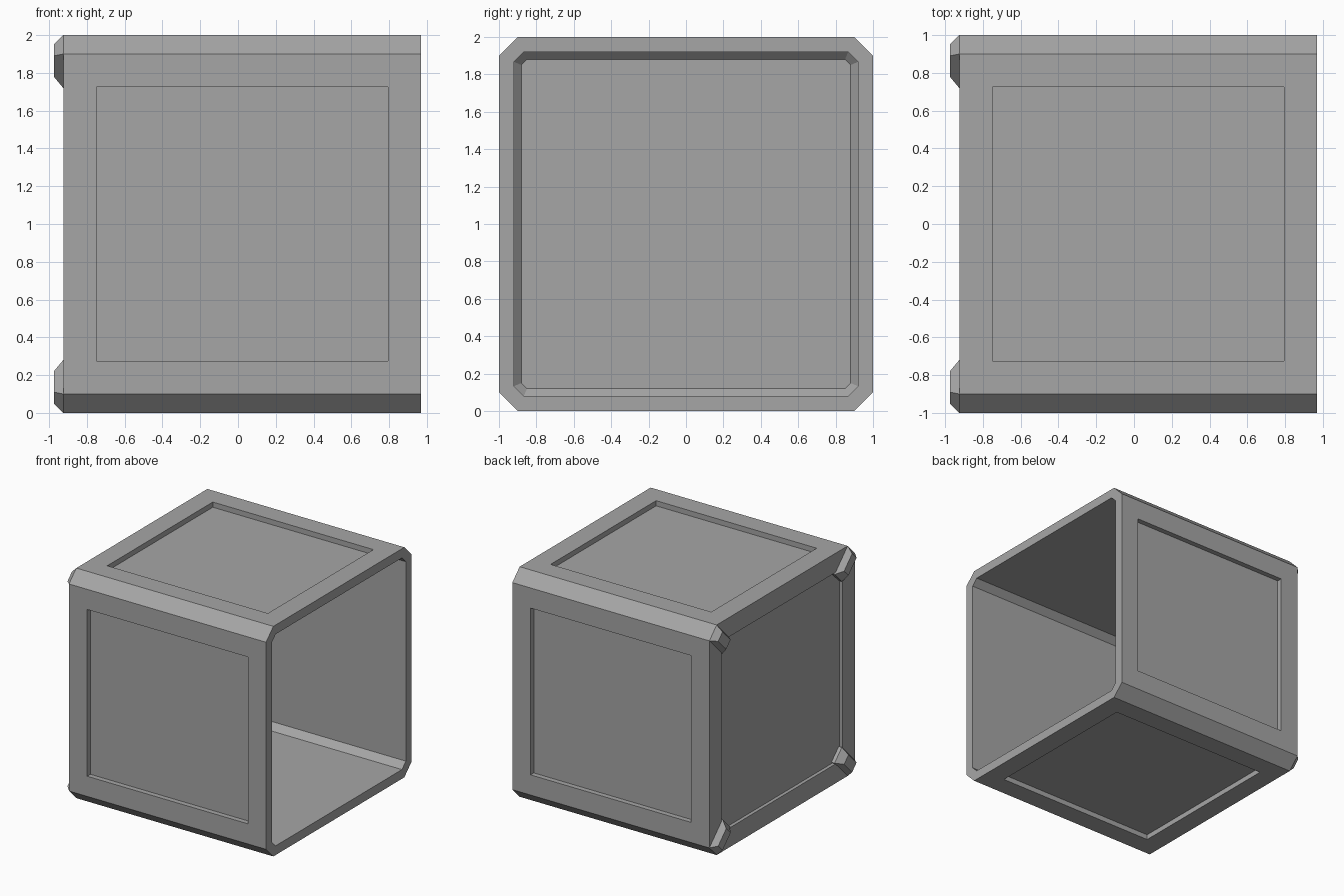
import bpy, bmesh
from mathutils import Vector

old = bpy.data.objects.get("Cube")
if old:
    bpy.data.objects.remove(old, do_unlink=True)

grey = bpy.data.materials.new("mid grey")
grey.use_nodes = True
COLOUR = (0.38, 0.38, 0.38, 1)
grey.diffuse_color = COLOUR
for node in grey.node_tree.nodes:
    if node.type == 'BSDF_PRINCIPLED':
        node.inputs["Base Color"].default_value = COLOUR

OPEN_X, BACK_X = 0.97, -0.925
CHAMFER = 0.1


def add_object(name, bm):
    bmesh.ops.recalc_face_normals(bm, faces=bm.faces)
    mesh = bpy.data.meshes.new(name)
    bm.to_mesh(mesh)
    bm.free()
    mesh.materials.append(grey)
    obj = bpy.data.objects.new(name, mesh)
    bpy.context.collection.objects.link(obj)
    return obj


def inset(bm, face, thickness, depth=0.0):
    bmesh.ops.inset_individual(bm, faces=[face], thickness=thickness,
                               depth=depth, use_even_offset=True)


def face_towards(bm, direction):
    bm.normal_update()
    return max(bm.faces, key=lambda f: f.normal.dot(Vector(direction)))


# Open box with chamfered long edges
bm = bmesh.new()
bmesh.ops.create_cube(bm, size=2)
for v in bm.verts:
    v.co.x = OPEN_X if v.co.x > 0 else BACK_X
    v.co.z += 1
long_edges = [e for e in bm.edges if abs(e.verts[0].co.x - e.verts[1].co.x) > 1]
bmesh.ops.bevel(bm, geom=long_edges, offset=CHAMFER, segments=1,
                affect='EDGES', profile=0.5)

# Sunken panels on the four sides and on the closed end
sides = [face_towards(bm, d) for d in ((0, 1, 0), (0, -1, 0), (0, 0, 1), (0, 0, -1))]
closed_end = face_towards(bm, (-1, 0, 0))
open_end = face_towards(bm, (1, 0, 0))
for f in sides:
    inset(bm, f, 0.175)
    inset(bm, f, 0, -0.045)
inset(bm, closed_end, 0.168)
inset(bm, closed_end, 0, -0.03)

# Rim, hollow interior and its bevelled inner end
inset(bm, open_end, 0.08)
inset(bm, open_end, 0, -1.78)
inset(bm, open_end, 0.04, -0.04)
add_object("open_box", bm)


# Tapered corner blocks on the closed end, pointing to its middle
def corner_block(name, sy, sz):
    bm = bmesh.new()
    rings = []
    # x position, inner and outer distance along the diagonal, half width
    for x, inner, outer, half in ((BACK_X + 0.035, 1.089, 1.3435, 0.0707),
                                  (BACK_X, 1.089, 1.3435, 0.0707),
                                  (BACK_X - 0.05, 1.145, 1.301, 0.0425)):
        ring = []
        for u, w in ((inner, -half), (outer, -half), (outer, half), (inner, half)):
            y, z = (u + w) * 0.5 ** 0.5, (u - w) * 0.5 ** 0.5
            ring.append(bm.verts.new((x, sy * y, 1 + sz * z)))
        rings.append(ring)
    bm.faces.new(rings[0])
    bm.faces.new(rings[-1])
    for a, b in zip(rings, rings[1:]):
        for i in range(4):
            j = (i + 1) % 4
            bm.faces.new((a[i], a[j], b[j], b[i]))
    add_object(name, bm)


for sy, depth_name in ((-1, "front"), (1, "back")):
    for sz, height_name in ((-1, "lower"), (1, "upper")):
        corner_block(f"{height_name}_{depth_name}_corner_block", sy, sz)
